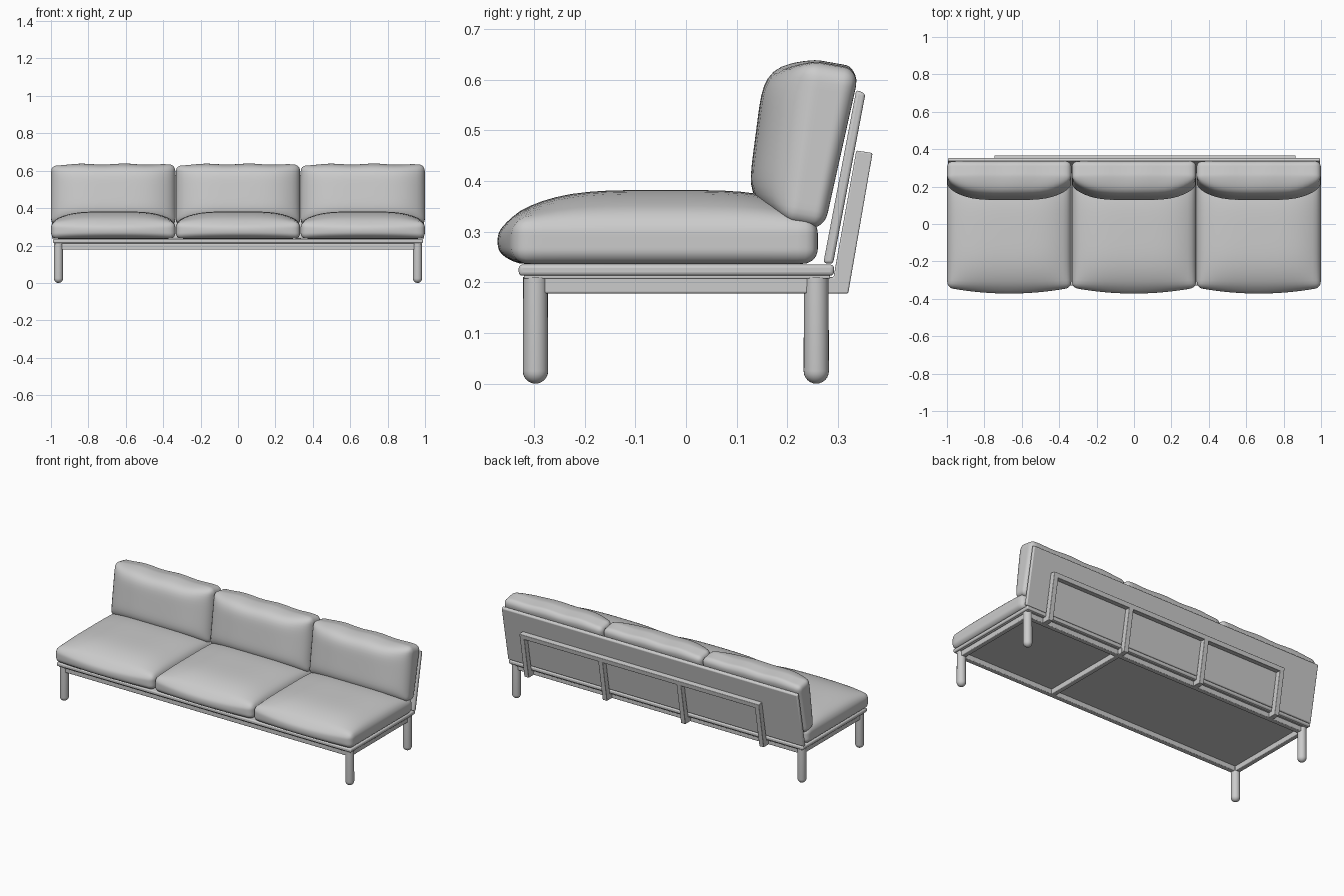
import bpy, bmesh, math
from mathutils import Vector, Matrix

cube = bpy.data.objects.get("Cube")
if cube:
    bpy.data.objects.remove(cube, do_unlink=True)

grey = bpy.data.materials.new("light_grey")
grey.use_nodes = True
grey.diffuse_color = (0.6, 0.6, 0.6, 1)
grey.node_tree.nodes["Principled BSDF"].inputs["Base Color"].default_value = (0.6, 0.6, 0.6, 1)


def finish(bm, name, bevel=0, angle=35):
    bmesh.ops.recalc_face_normals(bm, faces=bm.faces)
    mesh = bpy.data.meshes.new(name)
    bm.to_mesh(mesh)
    bm.free()
    mesh.materials.append(grey)
    obj = bpy.data.objects.new(name, mesh)
    bpy.context.collection.objects.link(obj)
    if bevel:
        mod = obj.modifiers.new("rounded_edges", 'BEVEL')
        mod.width, mod.segments = bevel, 3
    bpy.ops.object.select_all(action='DESELECT')
    obj.select_set(True)
    bpy.context.view_layer.objects.active = obj
    bpy.ops.object.shade_smooth_by_angle(angle=math.radians(angle))
    return obj


def box(name, lo, hi, bevel=0.004):
    lo, hi = Vector(lo), Vector(hi)
    bm = bmesh.new()
    bmesh.ops.create_cube(bm, size=1)
    bmesh.ops.scale(bm, vec=hi - lo, verts=bm.verts)
    bmesh.ops.translate(bm, vec=(lo + hi) / 2, verts=bm.verts)
    return finish(bm, name, bevel)


def extrude_side(name, profile, x0, x1, bevel=0.003):
    """Side outline given as (y, z) points, extruded along x."""
    bm = bmesh.new()
    face = bm.faces.new([bm.verts.new((x0, y, z)) for y, z in profile])
    new = bmesh.ops.extrude_face_region(bm, geom=[face])["geom"]
    bmesh.ops.translate(bm, vec=(x1 - x0, 0, 0),
                        verts=[v for v in new if isinstance(v, bmesh.types.BMVert)])
    return finish(bm, name, bevel)


def cushion(name, half, radius, shape, matrix):
    """Rounded box with dense edges, puffed up by the shape function."""
    half = Vector(half)
    bm = bmesh.new()
    bmesh.ops.create_cube(bm, size=2)
    bmesh.ops.subdivide_edges(bm, edges=bm.edges, cuts=23, use_grid_fill=True)
    for v in bm.verts:
        p = Vector([math.sin(c * math.pi / 2) * h for c, h in zip(v.co, half)])
        core = Vector([max(radius - h, min(h - radius, c)) for c, h in zip(p, half)])
        p = core + (p - core).normalized() * radius
        v.co = shape(p, *[c / h for c, h in zip(p, half)])
    bm.transform(matrix)
    return finish(bm, name, angle=60)


def seat_shape(p, u, v, w):
    across = 1 - u ** 4
    p.z += 0.056 * across * (1 - v ** 4) * (w + 1) / 2
    p.y -= 0.032 * (1 - u * u) * max(0, -v) ** 3 * (1 - 0.6 * w * w)
    return p


def back_shape(p, u, v, w):
    puff = (1 - u ** 4) * (1 - w ** 6)
    p.y *= 0.87 + 0.13 * w
    p.y -= 0.077 * puff * (1 - v) / 2
    p.z += (0.007 * (1 - u ** 4) + 0.003 * math.sin(9 * u)) * max(0, w) ** 3
    return p


# Three seat cushions and three back cushions
for i, side in enumerate(("right", "middle", "left")):
    x = (i - 1) * 0.667
    cushion(side + "_seat_cushion", (0.332, 0.3, 0.045), 0.03, seat_shape,
            Matrix.Translation((x, -0.04, 0.281)))
    cushion(side + "_back_cushion", (0.332, 0.055, 0.158), 0.03, back_shape,
            Matrix.Translation((x, 0.26, 0.468)) @ Matrix.Rotation(math.radians(-10), 4, 'X'))

# Seat platform and the rails below it
box("seat_platform", (-0.99, -0.33, 0.213), (0.99, 0.292, 0.235), 0.007)
box("platform_underside", (-0.98, -0.32, 0.207), (0.98, 0.284, 0.216), 0.002)
for name, y in (("front_rail", -0.297), ("back_rail", 0.257)):
    box(name, (-0.96, y - 0.015, 0.178), (0.96, y + 0.015, 0.21))
for name, x, end in (("right_rail", -0.96, 0.257), ("left_rail", 0.96, 0.257),
                     ("cross_rail", 0.325, 0.30)):
    box(name, (x - 0.015, -0.297, 0.178), (x + 0.015, end, 0.21))

# Round legs with domed feet
R = 0.025
for fb, y in (("front", -0.297), ("back", 0.257)):
    for side, x in (("right", -0.96), ("left", 0.96)):
        bm = bmesh.new()
        bmesh.ops.create_uvsphere(bm, u_segments=24, v_segments=12, radius=R)
        for v in bm.verts:
            v.co.z = 0.21 if v.co.z > 0.001 else v.co.z + R
        bmesh.ops.translate(bm, vec=(x, y, 0), verts=bm.verts)
        finish(bm, f"{fb}_{side}_leg")

# Leaning back panel with rounded corners
panel = extrude_side("back_panel", [(0.271, 0.238), (0.290, 0.236), (0.354, 0.572), (0.336, 0.58)],
                     -0.995, 0.995, 0.006)

# Four uprights behind the panel, joined by a top bar
for i in range(4):
    x = 0.849 - i * 0.527
    extrude_side(f"back_upright_{i + 1}",
                 [(0.255, 0.178), (0.32, 0.178), (0.368, 0.455), (0.336, 0.46), (0.291, 0.21), (0.255, 0.21)],
                 x - 0.015, x + 0.015)
extrude_side("back_top_bar", [(0.331, 0.43), (0.3635, 0.427), (0.368, 0.455), (0.336, 0.46)],
             -0.746, 0.864)
